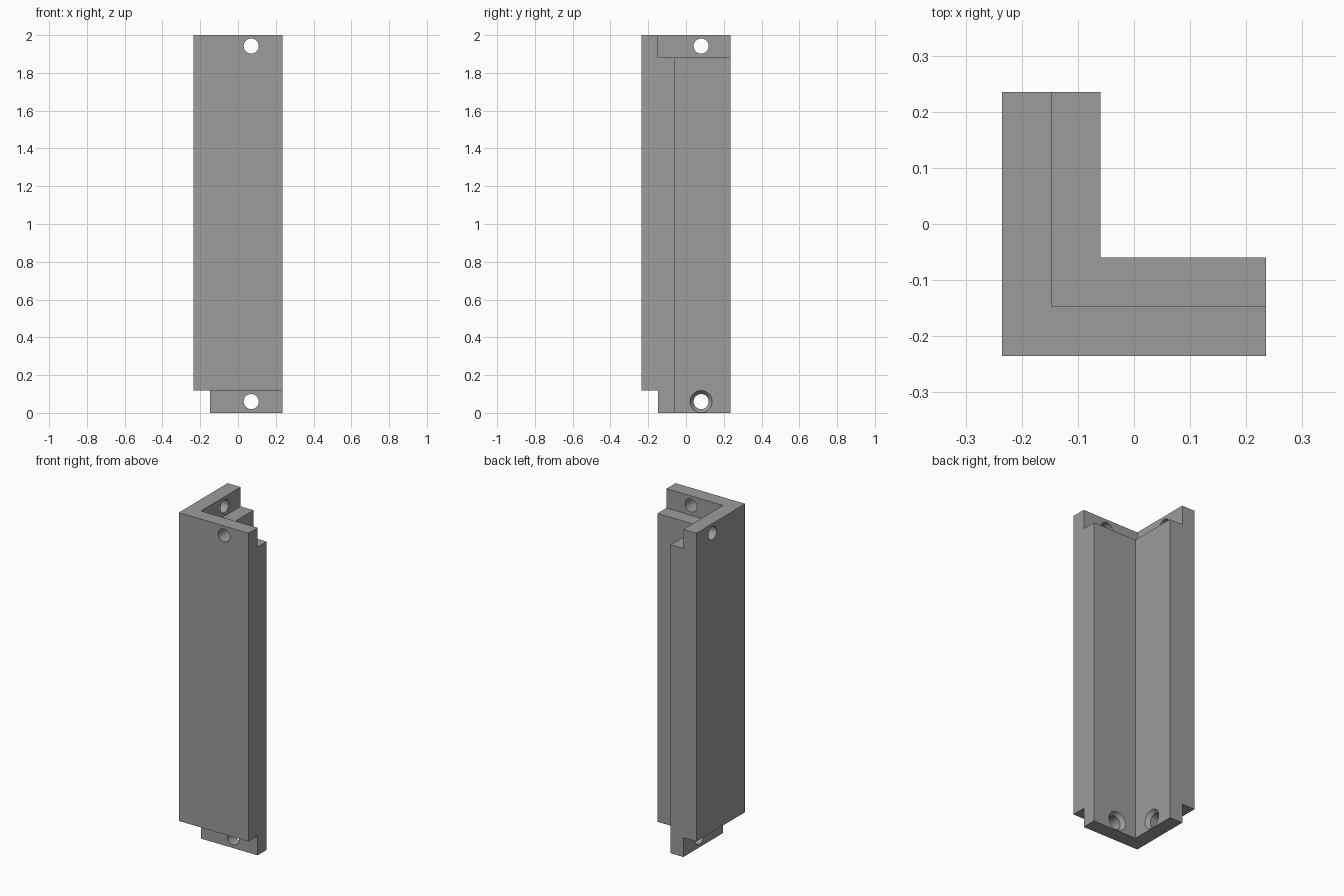
import bpy, bmesh, math
from mathutils import Matrix, Vector

if "Cube" in bpy.data.objects:
    bpy.data.objects.remove(bpy.data.objects["Cube"])

OUT, MID, INN, END = -0.235, -0.147, -0.06, 0.235   # wall planes of the L section
STEP, H = 0.118, 2.0                                # lap joint height, full height

grey = bpy.data.materials.new("mid grey")
grey.diffuse_color = (0.335, 0.335, 0.335, 1)
grey.use_nodes = True
grey.node_tree.nodes["Principled BSDF"].inputs["Base Color"].default_value = grey.diffuse_color


def finish(bm, name):
    bmesh.ops.recalc_face_normals(bm, faces=bm.faces)
    me = bpy.data.meshes.new(name)
    bm.to_mesh(me)
    bm.free()
    me.materials.append(grey)
    ob = bpy.data.objects.new(name, me)
    bpy.context.collection.objects.link(ob)
    return ob


def angle_bar(name, a, b, end, z0, z1):
    """L-shaped bar with walls from plane a to plane b."""
    bm = bmesh.new()
    pts = [(a, a), (end, a), (end, b), (b, b), (b, end), (a, end)]
    face = bm.faces.new([bm.verts.new((x, y, z0)) for x, y in pts])
    ext = bmesh.ops.extrude_face_region(bm, geom=[face])
    verts = [g for g in ext["geom"] if isinstance(g, bmesh.types.BMVert)]
    bmesh.ops.translate(bm, verts=verts, vec=(0, 0, z1 - z0))
    return finish(bm, name)


def drill(name, rings, axis, centre):
    """Turned cutter: rings of (distance along axis, radius)."""
    bm = bmesh.new()
    n, loops = 32, []
    for d, r in rings:
        loops.append([bm.verts.new((r * math.cos(t), r * math.sin(t), d))
                      for t in (2 * math.pi * i / n for i in range(n))])
    for lo, hi in zip(loops, loops[1:]):
        for i in range(n):
            j = (i + 1) % n
            bm.faces.new((lo[i], lo[j], hi[j], hi[i]))
    bm.faces.new(loops[0])
    bm.faces.new(loops[-1])
    turn = Vector((0, 0, 1)).rotation_difference(Vector(axis)).to_matrix().to_4x4()
    bm.transform(Matrix.Translation(centre) @ turn)
    return finish(bm, name)


def cut(target, tool):
    tool.hide_render = True
    mod = target.modifiers.new(tool.name, "BOOLEAN")
    mod.object, mod.operation, mod.solver = tool, "DIFFERENCE", "EXACT"
    bpy.context.view_layer.objects.active = target
    bpy.ops.object.modifier_apply(modifier=mod.name)
    bpy.data.objects.remove(tool)


# Corner post, with lap joints cut outside at the foot and inside at the head
post = angle_bar("corner_post", OUT, INN, END, 0, H)
cut(post, angle_bar("foot_rebate", OUT - 0.1, MID, END + 0.1, -0.1, STEP))
cut(post, angle_bar("head_rebate", MID, INN + 0.1, END + 0.1, H - STEP, H + 0.1))

# Plain holes at the top, countersunk holes at the bottom, on both walls
R, RC, SINK = 0.04, 0.0585, 0.022
slope = (RC - R) / SINK
plain = [(OUT - 0.05, R), (INN, R)]
sunk = [(MID - 0.05, R), (INN - SINK, R), (INN + 0.02, RC + 0.02 * slope)]
for axis, side in (((1, 0, 0), Vector((0, 0.08, 0))), ((0, 1, 0), Vector((0.07, 0, 0)))):
    cut(post, drill("top_hole", plain, axis, side + Vector((0, 0, 1.942))))
    cut(post, drill("bottom_hole", sunk, axis, side + Vector((0, 0, 0.06))))

# Smooth only the round holes
bpy.ops.object.select_all(action="DESELECT")
post.select_set(True)
bpy.context.view_layer.objects.active = post
bpy.ops.object.shade_smooth_by_angle(angle=math.radians(25))
